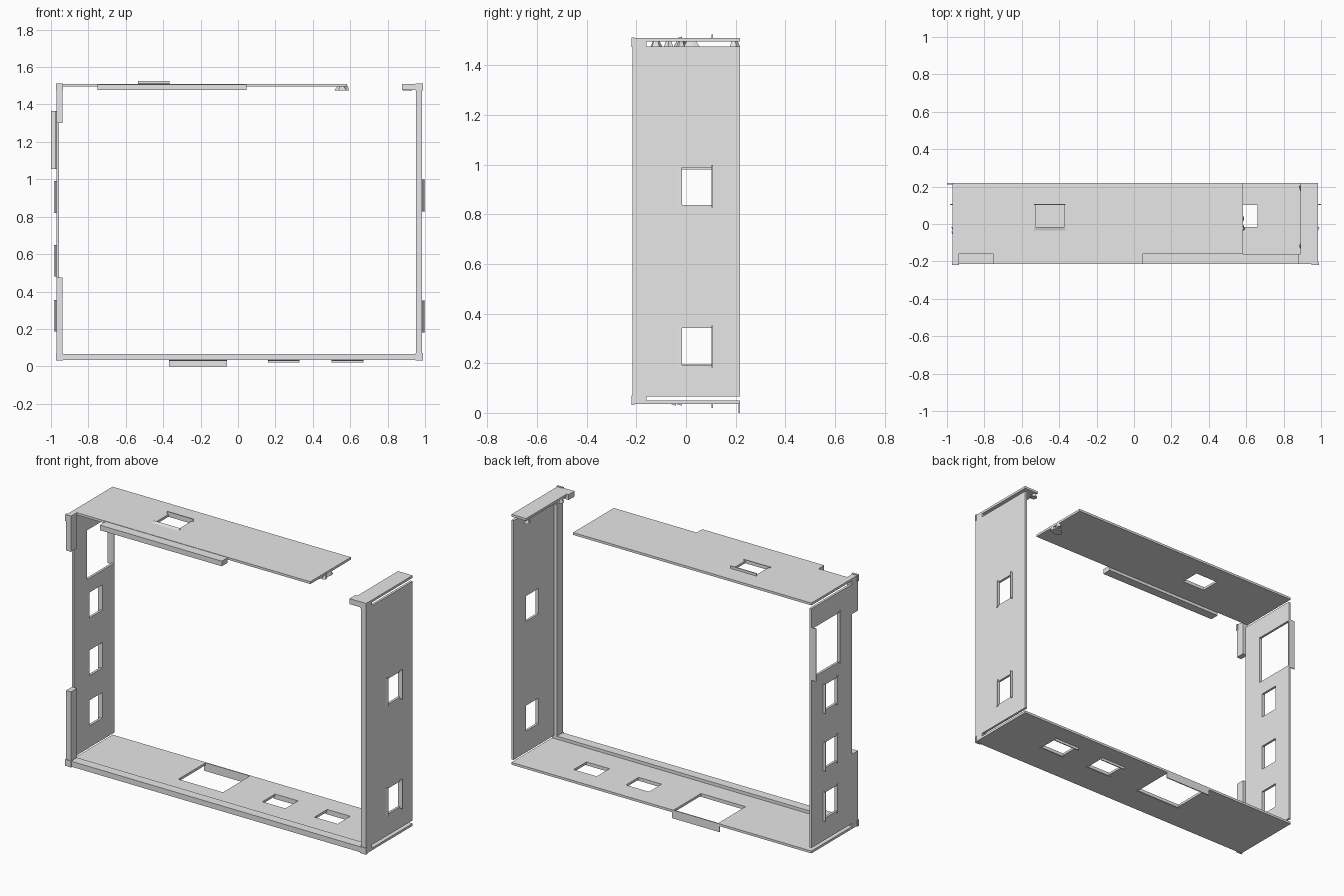
import bpy, bmesh, math
from mathutils import Vector

if "Cube" in bpy.data.objects:
    bpy.data.objects.remove(bpy.data.objects["Cube"], do_unlink=True)

grey = bpy.data.materials.new("plain_grey")
grey.use_nodes = True
grey.diffuse_color = (0.8, 0.8, 0.8, 1)
grey.node_tree.nodes["Principled BSDF"].inputs["Base Color"].default_value = (0.8, 0.8, 0.8, 1)

# Overall limits of the shell
LEFT, RIGHT = -0.97, 0.985
FRONT, LIP, BACK = -0.215, -0.16, 0.218
LOW, HIGH = 0.035, 1.51
THICK, TRIM = 0.014, 0.032


def finish(name, bm):
    bmesh.ops.recalc_face_normals(bm, faces=bm.faces[:])
    mesh = bpy.data.meshes.new(name)
    bm.to_mesh(mesh)
    bm.free()
    mesh.materials.append(grey)
    obj = bpy.data.objects.new(name, mesh)
    bpy.context.collection.objects.link(obj)
    return obj


def box(name, lo, hi):
    bm = bmesh.new()
    bmesh.ops.create_cube(bm, size=1)
    for v in bm.verts:
        v.co = Vector([lo[i] if v.co[i] < 0 else hi[i] for i in range(3)])
    return finish(name, bm)


def prism(name, points, shift):
    bm = bmesh.new()
    face = bm.faces.new([bm.verts.new(p) for p in points])
    ext = bmesh.ops.extrude_face_region(bm, geom=[face])
    bmesh.ops.translate(bm, vec=shift, verts=[g for g in ext["geom"] if isinstance(g, bmesh.types.BMVert)])
    return finish(name, bm)


def panel(name, upright, start, end, outer, out, windows=(), doors=()):
    """Flat panel along z (upright) or x, with openings, sills and lintels.
    outer is the outside plane, out is its outward sign."""
    def place(u, v, w):
        return Vector((w, v, u)) if upright else Vector((u, v, w))

    inner = outer - out * THICK
    holes = [(c - 0.075, c + 0.075, -0.016, 0.108, 0.015) for c in windows]
    holes += [(c - 0.145, c + 0.145, -0.04, BACK, 0.03 if upright else 0.035) for c in doors]
    us = sorted({start, end, *[h[0] for h in holes], *[h[1] for h in holes]})
    vs = sorted({LIP, BACK, *[h[2] for h in holes], *[h[3] for h in holes]})
    bm = bmesh.new()
    grid = {(u, v): bm.verts.new(place(u, v, outer)) for u in us for v in vs}
    for u0, u1 in zip(us, us[1:]):
        for v0, v1 in zip(vs, vs[1:]):
            mu, mv = (u0 + u1) / 2, (v0 + v1) / 2
            if not any(h[0] < mu < h[1] and h[2] < mv < h[3] for h in holes):
                bm.faces.new([grid[u0, v0], grid[u1, v0], grid[u1, v1], grid[u0, v1]])
    bmesh.ops.delete(bm, geom=[v for v in bm.verts if not v.link_faces], context='VERTS')
    ext = bmesh.ops.extrude_face_region(bm, geom=bm.faces[:])
    bmesh.ops.translate(bm, vec=place(0, 0, inner - outer),
                        verts=[g for g in ext["geom"] if isinstance(g, bmesh.types.BMVert)])
    finish(name, bm)

    for u0, u1, v0, v1, reach in holes:
        along = place(u1 - u0 + 0.02, 0, 0)
        a = u0 - 0.01
        tip = outer + out * reach
        sill = [(v1 - 0.006, inner), (v1, inner), (v1, tip), (v1 - 0.006, tip)]
        prism(name + "_sill", [place(a, v, w) for v, w in sill], along)
        lip = outer + out * 0.006
        lintel = [(v0 - 0.02, outer), (v0, lip), (v0, inner), (v0 - 0.004, inner)]
        prism(name + "_lintel", [place(a, v, w) for v, w in lintel], along)


# Main panels
panel("bottom_panel", False, LEFT, RIGHT, LOW, -1, windows=(0.245, 0.585), doors=(-0.215,))
panel("top_panel", False, LEFT, 0.583, HIGH, 1, windows=(-0.45,))
panel("top_panel_stub", False, 0.89, RIGHT, HIGH, 1)
panel("left_wall", True, 0.067, 1.476, LEFT, -1, windows=(0.27, 0.565, 0.905), doors=(1.21,))
panel("right_wall", True, 0.067, 1.476, RIGHT, 1, windows=(0.267, 0.913))

# Front edge trim
for name, x0, x1, z0, z1 in (
        ("bottom_trim", LEFT, RIGHT, LOW, LOW + TRIM),
        ("top_trim", -0.75, 0.045, HIGH - TRIM, HIGH - 0.002),
        ("top_trim_stub", 0.877, RIGHT, HIGH - TRIM, HIGH),
        ("right_trim", RIGHT - TRIM, RIGHT, LOW + TRIM, HIGH - TRIM),
        ("left_lower_trim", LEFT, LEFT + TRIM, LOW + TRIM, 0.475),
        ("left_upper_trim", LEFT, LEFT + TRIM, 1.3, HIGH)):
    box(name, (x0, FRONT, z0), (x1, LIP, z1))

# Corner caps on the front edge
for x in (LEFT + TRIM / 2, RIGHT - TRIM / 2):
    for z in (LOW + TRIM / 2, HIGH - TRIM / 2):
        box("corner_cap", (x - 0.019, FRONT - 0.004, z - 0.019), (x + 0.019, FRONT + 0.008, z + 0.019))

# Splintered fragments at the broken ends of the top panel
def splinter(name, x, y, length, width, turn):
    bm = bmesh.new()
    bmesh.ops.create_cone(bm, cap_ends=True, segments=5, radius1=0.5, radius2=0.25, depth=1)
    obj = finish(name, bm)
    obj.scale = (width, length, 0.026)
    obj.rotation_euler = (0, 0, math.radians(turn))
    obj.location = (x, y, HIGH - 0.021)

for x, y, length, width, turn in ((0.55, -0.02, 0.06, 0.07, 20), (0.575, 0.02, 0.07, 0.025, -10),
                                  (0.578, -0.02, 0.04, 0.03, 30)):
    splinter("left_splinter", x, y, length, width, turn)
for x, y, length, width, turn in ((0.9, 0.195, 0.045, 0.04, 0), (0.9, -0.12, 0.05, 0.035, 15),
                                  (0.915, -0.07, 0.04, 0.03, -25)):
    splinter("right_splinter", x, y, length, width, turn)
